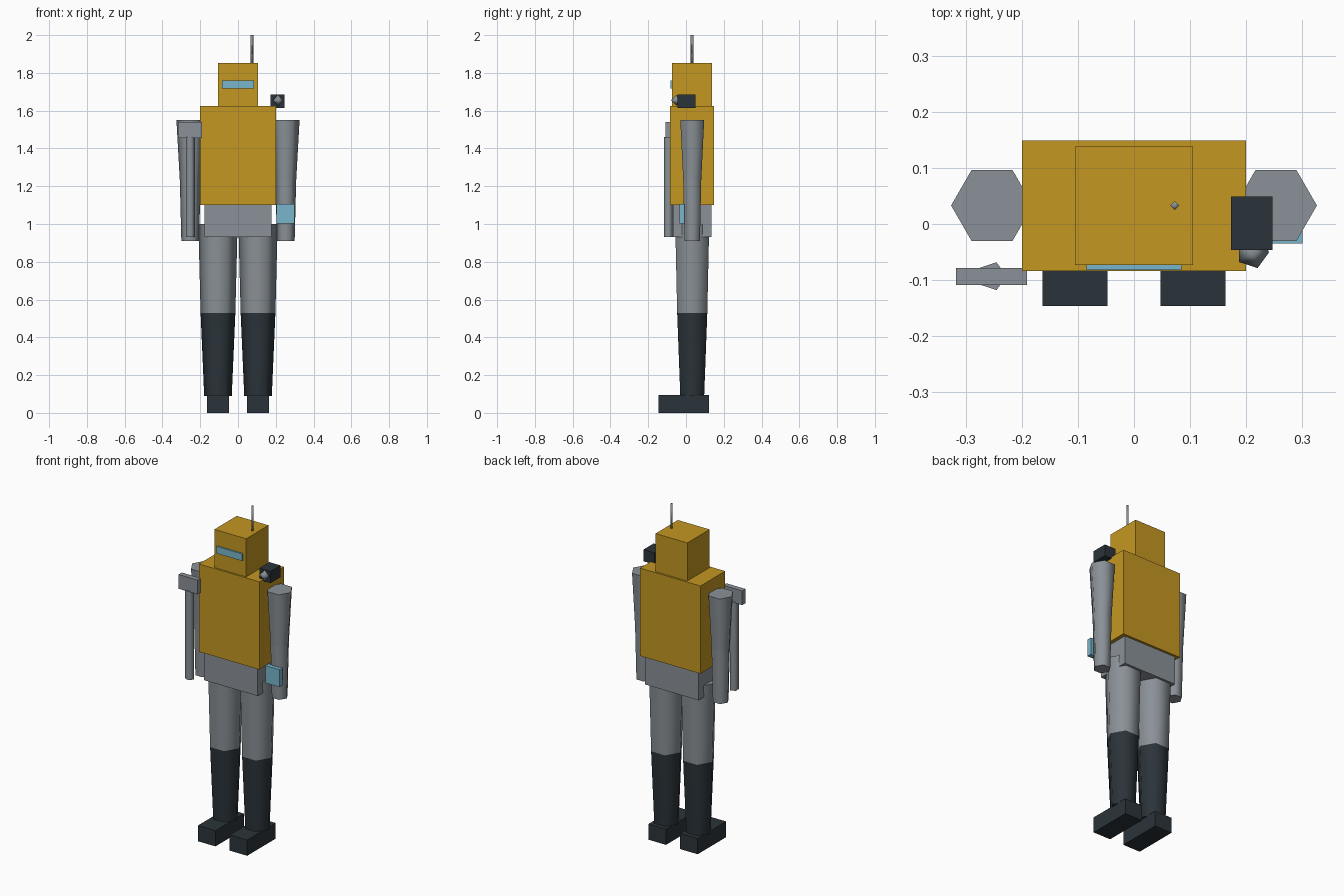
import bpy, bmesh
from math import cos, sin, tau, radians

cube = bpy.data.objects.get("Cube")
if cube:
    bpy.data.objects.remove(cube, do_unlink=True)


def material(name, rgb):
    m = bpy.data.materials.new(name)
    m.use_nodes = True
    m.diffuse_color = (*rgb, 1)
    m.node_tree.nodes["Principled BSDF"].inputs["Base Color"].default_value = (*rgb, 1)
    return m


yellow = material("yellow paint", (0.55, 0.31, 0.016))
grey = material("grey metal", (0.255, 0.285, 0.31))
dark = material("dark metal", (0.024, 0.034, 0.042))
blue = material("light blue glass", (0.19, 0.47, 0.60))


def add_object(name, bm, mat, smooth=None):
    bmesh.ops.recalc_face_normals(bm, faces=bm.faces[:])
    mesh = bpy.data.meshes.new(name)
    bm.to_mesh(mesh)
    bm.free()
    mesh.materials.append(mat)
    ob = bpy.data.objects.new(name, mesh)
    bpy.context.collection.objects.link(ob)
    if smooth:
        bpy.ops.object.select_all(action='DESELECT')
        ob.select_set(True)
        bpy.context.view_layer.objects.active = ob
        bpy.ops.object.shade_smooth_by_angle(angle=radians(smooth))
    return ob


def box(name, mat, xs, ys, zs):
    """Box between the low and high limits on each axis."""
    bm = bmesh.new()
    bmesh.ops.create_cube(bm, size=1)
    for v in bm.verts:
        v.co = [lim[0] if c < 0 else lim[1] for c, lim in zip(v.co, (xs, ys, zs))]
    return add_object(name, bm, mat)


def column(name, mat, x, y, sides, rings, smooth=80):
    """Upright prism through (z, radius) rings; zero radius makes a point."""
    bm = bmesh.new()
    loops = []
    for z, r in rings:
        n = sides if r else 1
        loops.append([bm.verts.new((x + r * cos(tau * i / n), y + r * sin(tau * i / n), z))
                      for i in range(n)])
    for low, high in zip(loops, loops[1:]):
        for i in range(sides):
            j = (i + 1) % sides
            corners = [low[i % len(low)], low[j % len(low)],
                       high[j % len(high)], high[i % len(high)]]
            bm.faces.new(list(dict.fromkeys(corners)))
    for end in (loops[0], loops[-1]):
        if len(end) > 2:
            bm.faces.new(end)
    return add_object(name, bm, mat, smooth)


AXIS_Y = 0.033  # depth of the body's centre line

# Body and head
box("torso", yellow, (-0.2, 0.2), (-0.084, 0.149), (1.10, 1.625))
box("pelvis", grey, (-0.178, 0.178), (-0.068, 0.135), (0.93, 1.10))
box("head", yellow, (-0.105, 0.105), (-0.073, 0.138), (1.625, 1.853))
box("visor", blue, (-0.085, 0.085), (-0.082, -0.073), (1.718, 1.76))
column("antenna", grey, 0.073, AXIS_Y, 4, [(1.85, 0.008), (2.0, 0.008)], 95)

# Limbs
for side, s in (("left", 1), ("right", -1)):
    column(side + "_upper_arm", grey, s * 0.253, AXIS_Y, 6, [(1.23, 0.055), (1.55, 0.073)])
    column(side + "_forearm", grey, s * 0.253, AXIS_Y, 6, [(0.91, 0.047), (1.23, 0.055)])
    column(side + "_thigh", grey, s * 0.106, AXIS_Y, 6, [(0.528, 0.092), (1.0, 0.104)])
    column(side + "_shin", dark, s * 0.106, AXIS_Y, 6, [(0.09, 0.073), (0.528, 0.092)])
    box(side + "_foot", dark, sorted((s * 0.047, s * 0.163)), (-0.146, 0.122), (0, 0.094))

# Shoulder camera with a faceted lens
box("shoulder_camera", dark, (0.173, 0.247), (-0.046, 0.049), (1.615, 1.685))
column("camera_lens", grey, 0.211, -0.05, 5,
       [(1.625, 0), (1.655, 0.03), (1.685, 0)], 120)

# Wrist screen on the left arm
box("wrist_screen", blue, (0.205, 0.30), (-0.035, -0.007), (1.003, 1.107))

# Hammer carried by the right arm
column("hammer_handle", grey, -0.253, -0.093, 5, [(0.93, 0.026), (1.46, 0.026)])
box("hammer_head", grey, (-0.317, -0.191), (-0.109, -0.078), (1.455, 1.54))
